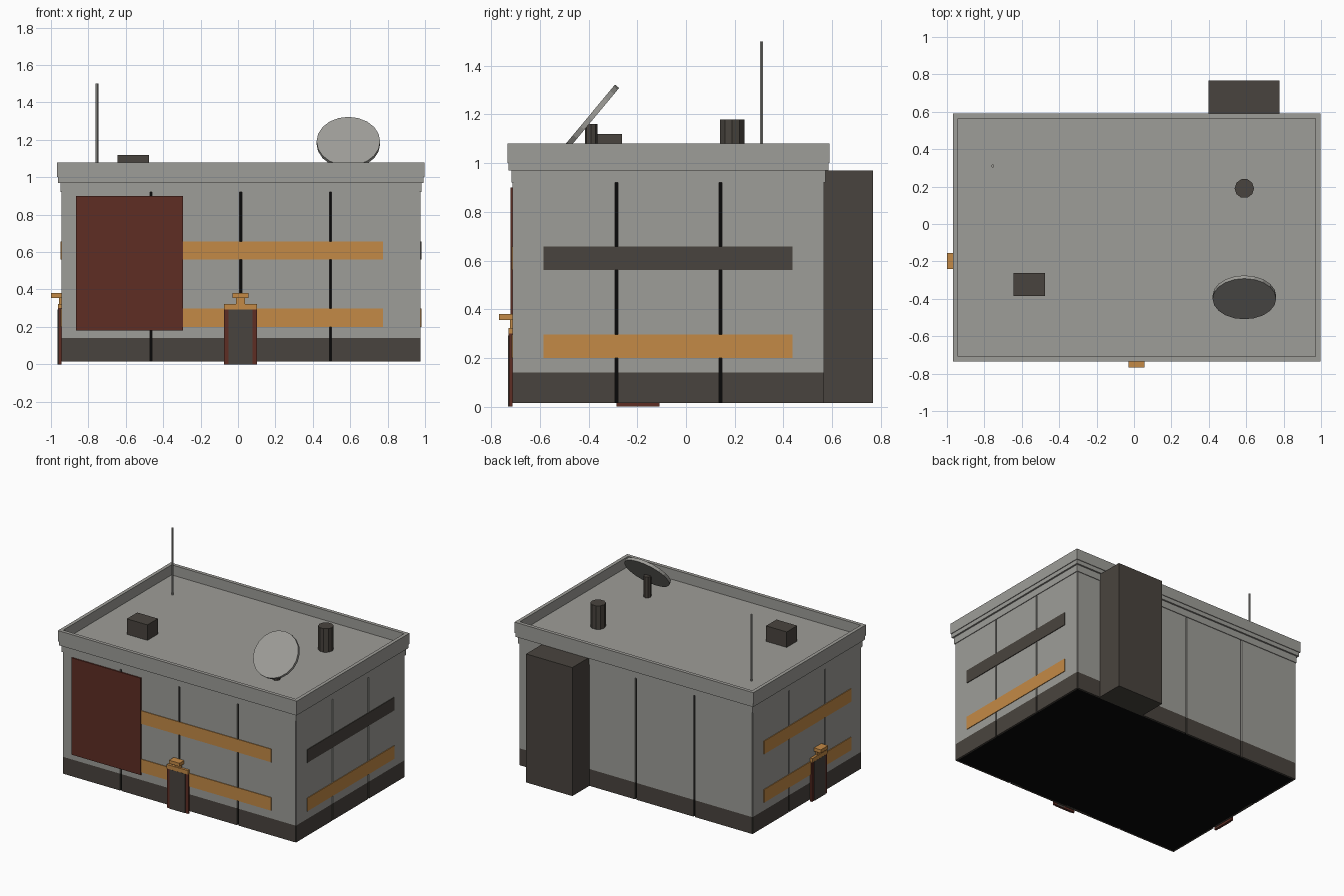
import bpy, math
from mathutils import Matrix, Vector

if "Cube" in bpy.data.objects:
    bpy.data.objects.remove(bpy.data.objects["Cube"])


def srgb(r, g, b):
    f = lambda c: c / 12.92 if c <= 0.04045 else ((c + 0.055) / 1.055) ** 2.4
    return (f(r / 255), f(g / 255), f(b / 255), 1)


def material(name, *rgb):
    m = bpy.data.materials.new(name)
    m.diffuse_color = srgb(*rgb)
    m.use_nodes = True
    m.node_tree.nodes["Principled BSDF"].inputs["Base Color"].default_value = m.diffuse_color
    return m


GREY = material("concrete grey", 158, 157, 152)
DARK = material("dark brown grey", 73, 68, 62)
ORANGE = material("orange paint", 196, 138, 70)
RED = material("rust red", 94, 45, 36)
BLACK = material("gap black", 8, 8, 8)


def mesh_object(name, verts, faces, mat):
    me = bpy.data.meshes.new(name)
    me.from_pydata(verts, [], faces)
    me.materials.append(mat)
    ob = bpy.data.objects.new(name, me)
    bpy.context.collection.objects.link(ob)
    return ob


def box(name, x, y, z, mat):
    verts = [(a, b, c) for a in x for b in y for c in z]
    faces = [(0, 1, 3, 2), (4, 6, 7, 5), (0, 4, 5, 1),
             (2, 3, 7, 6), (0, 2, 6, 4), (1, 5, 7, 3)]
    return mesh_object(name, verts, faces, mat)


def cylinder(name, x, y, z0, z1, r, sides, mat):
    ring = [(x + r * math.cos(2 * math.pi * i / sides), y + r * math.sin(2 * math.pi * i / sides))
            for i in range(sides)]
    verts = [(a, b, z) for z in (z0, z1) for a, b in ring]
    faces = [(i, (i + 1) % sides, sides + (i + 1) % sides, sides + i) for i in range(sides)]
    faces += [tuple(range(sides))[::-1], tuple(range(sides, 2 * sides))]
    return mesh_object(name, verts, faces, mat)


X0, X1, Y0, Y1 = -0.945, 0.975, -0.712, 0.568   # outer wall planes
CX = 0.015
GAP = 0.006                                     # half width of a panel gap
T = 0.02                                        # panel thickness

# dark core showing through the gaps
box("core", (X0 + 0.012, X1 - 0.012), (Y0 + 0.012, Y1 - 0.012), (0.015, 0.99), BLACK)


# wall panels with a dark plinth, separated by gaps
def wall_panels(side, a0, a1, count, across):
    step = (a1 - a0) / count
    for i in range(count):
        span = (a0 + i * step + (GAP if i else 0.004),
                a0 + (i + 1) * step - (GAP if i < count - 1 else 0.004))
        for part, z, mat in (("plinth", (0.015, 0.14), DARK), ("panel", (0.14, 0.98), GREY)):
            args = (span, across) if side in ("front", "back") else (across, span)
            box(f"{side}_{part}_{i}", *args, z, mat)


wall_panels("front", X0, X1, 4, (Y0, Y0 + T))
wall_panels("back", X0, X1, 4, (Y1 - T, Y1))
wall_panels("left", Y0, Y1, 3, (X0, X0 + T))
wall_panels("right", Y0, Y1, 3, (X1 - T, X1))


# stepped cornice, parapet and roof as one swept profile
def cornice(profile):
    verts, faces, n = [], [], len(profile)
    for off, z in profile:
        verts += [(X0 - off, Y0 - off, z), (X1 + off, Y0 - off, z),
                  (X1 + off, Y1 + off, z), (X0 - off, Y1 + off, z)]
    for k in range(n - 1):
        for i in range(4):
            j = (i + 1) % 4
            faces.append((4 * k + i, 4 * k + j, 4 * k + 4 + j, 4 * k + 4 + i))
    faces.append(tuple(range(4 * n - 4, 4 * n)))
    return mesh_object("roof_cornice", verts, faces, GREY)


cornice([(-0.01, 0.92), (0.005, 0.92), (0.005, 0.97), (0.017, 0.97), (0.017, 1.0),
         (0.022, 1.0), (0.022, 1.08), (-0.004, 1.08), (-0.004, 1.005)])

# painted stripes
P = 0.005
for n, z in (("lower", (0.2, 0.297)), ("upper", (0.56, 0.657))):
    box(n + "_front_stripe", (-0.745, 0.775), (Y0 - P, Y0), z, ORANGE)
    box(n + "_left_stripe", (X0 - P, X0), (-0.585, 0.437), z, ORANGE)
    box(n + "_right_stripe", (X1, X1 + P), (-0.585, 0.437), z, ORANGE if n == "lower" else DARK)

# large red panel on the front
box("front_red_panel", (-0.865, -0.295), (Y0 - 0.009, Y0), (0.18, 0.9), RED)


# doors with frame, lintel and lamp, built facing -y then placed
def door(name, matrix):
    parts = [("frame", (-0.088, 0.088), (-0.016, 0), (0, 0.3), RED),
             ("leaf", (-0.064, 0.064), (-0.019, 0), (0, 0.292), DARK),
             ("lintel", (-0.088, 0.088), (-0.018, 0), (0.292, 0.322), ORANGE),
             ("lamp_stem", (-0.024, 0.024), (-0.012, 0), (0.322, 0.355), ORANGE),
             ("lamp", (-0.043, 0.043), (-0.056, 0), (0.355, 0.38), ORANGE)]
    for part, x, y, z, mat in parts:
        box(f"{name}_{part}", x, y, z, mat).data.transform(matrix)


door("front_door", Matrix.Translation((CX - 0.002, Y0, 0)))
door("left_door", Matrix.Translation((X0, -0.197, 0)) @ Matrix.Rotation(-math.pi / 2, 4, 'Z'))

# service shaft on the back
box("back_shaft", (0.397, 0.777), (Y1 - 0.02, 0.768), (0.015, 0.97), DARK)

# roof equipment
box("roof_vent", (-0.645, -0.475), (-0.385, -0.262), (1.0, 1.12), DARK)
cylinder("roof_chimney", 0.59, 0.19, 1.0, 1.18, 0.052, 10, DARK)
cylinder("antenna", -0.755, 0.31, 1.0, 1.5, 0.008, 6, GREY)
cylinder("dish_post", 0.59, -0.39, 1.0, 1.16, 0.026, 8, DARK)
dish = cylinder("dish", 0, 0, -0.011, 0.011, 0.17, 20, GREY)
tilt = Vector((0, -0.77, 0.64)).to_track_quat('Z', 'Y').to_matrix().to_4x4()
dish.data.transform(Matrix.Translation((0.59, -0.392, 1.185)) @ tilt)
